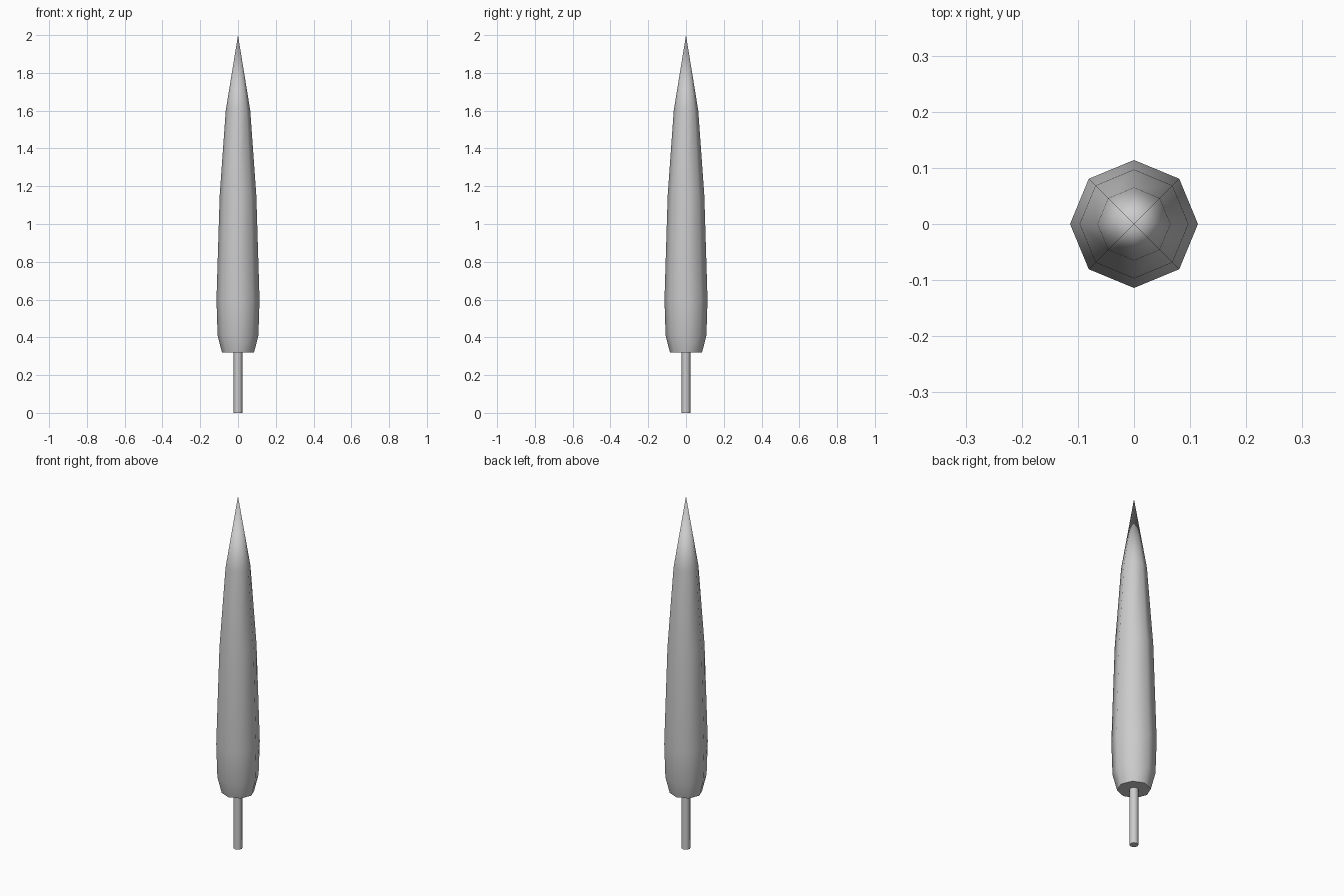
import bpy, bmesh, math

if "Cube" in bpy.data.objects:
    bpy.data.objects.remove(bpy.data.objects["Cube"])

SIDES = 8


def lathe(name, profile):
    """Revolve (radius, z) points into a closed 8-sided solid; radius 0 makes a tip."""
    bm = bmesh.new()
    rings = []
    for r, z in profile:
        if r == 0:
            rings.append([bm.verts.new((0, 0, z))] * SIDES)
        else:
            rings.append([bm.verts.new((r * math.cos(math.tau * i / SIDES),
                                        r * math.sin(math.tau * i / SIDES), z))
                          for i in range(SIDES)])
    for low, high in zip(rings, rings[1:]):
        for i in range(SIDES):
            j = (i + 1) % SIDES
            corners = dict.fromkeys((low[i], low[j], high[j], high[i]))
            bm.faces.new(list(corners))
    bm.faces.new(rings[0][::-1])
    if profile[-1][0] > 0:
        bm.faces.new(rings[-1])
    bmesh.ops.recalc_face_normals(bm, faces=bm.faces)
    mesh = bpy.data.meshes.new(name)
    bm.to_mesh(mesh)
    bm.free()
    obj = bpy.data.objects.new(name, mesh)
    bpy.context.collection.objects.link(obj)
    # smooth round the sides, sharp at the end caps
    bpy.ops.object.select_all(action='DESELECT')
    obj.select_set(True)
    bpy.context.view_layer.objects.active = obj
    bpy.ops.object.shade_smooth_by_angle(angle=math.radians(60))
    return obj


# Trunk, sunk slightly into the foliage
lathe("trunk", [(0.023, 0), (0.023, 0.36)])

# Slender pointed foliage
lathe("foliage", [(0.085, 0.32), (0.108, 0.41), (0.114, 0.60),
                  (0.097, 1.15), (0.065, 1.60), (0, 2.0)])
